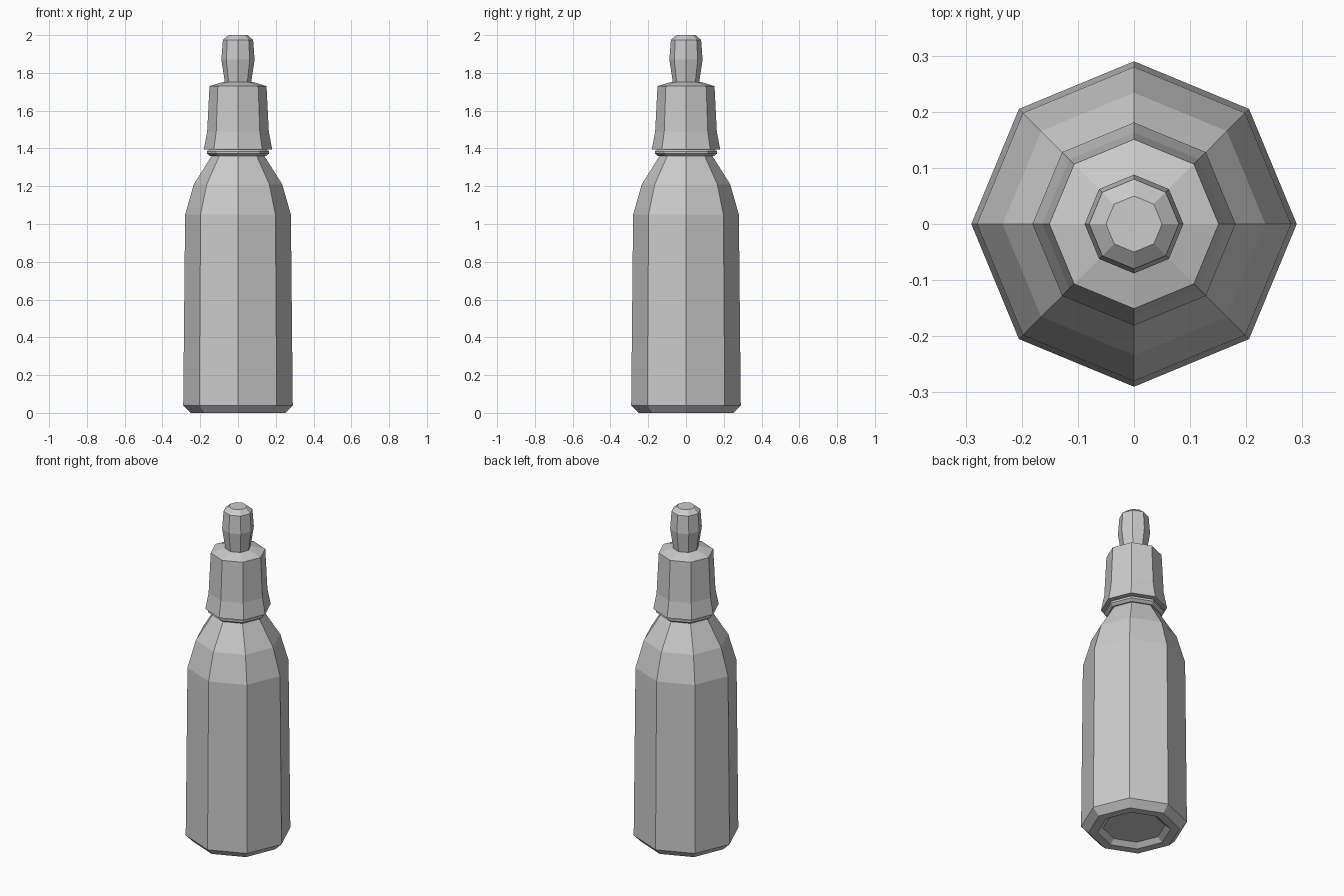
import bpy
import bmesh
from math import cos, sin, pi

if "Cube" in bpy.data.objects:
    bpy.data.objects.remove(bpy.data.objects["Cube"])

SIDES = 8


def lathe(name, profile, cap_start=False, cap_end=False):
    """Spin (radius, z) points into a flat-shaded octagonal part."""
    bm = bmesh.new()
    rings = [[bm.verts.new((r * cos(2 * pi * i / SIDES), r * sin(2 * pi * i / SIDES), z))
              for i in range(SIDES)] for r, z in profile]
    for low, high in zip(rings, rings[1:]):
        for i in range(SIDES):
            j = (i + 1) % SIDES
            bm.faces.new((low[i], low[j], high[j], high[i]))
    if cap_start:
        bm.faces.new(rings[0][::-1])
    if cap_end:
        bm.faces.new(rings[-1])
    mesh = bpy.data.meshes.new(name)
    bm.to_mesh(mesh)
    bm.free()
    obj = bpy.data.objects.new(name, mesh)
    bpy.context.collection.objects.link(obj)
    return obj


# Bottle with recessed base, sloping shoulder and neck ring
lathe("bottle_body", [(0.17, 0.025), (0.20, 0.0), (0.25, 0.0), (0.29, 0.04),
                      (0.28, 1.05), (0.234, 1.21), (0.14, 1.36),
                      (0.148, 1.36), (0.165, 1.373), (0.165, 1.385), (0.15, 1.395)],
      cap_start=True)

# Flared screw collar
lathe("collar", [(0.15, 1.395), (0.181, 1.395), (0.163, 1.49),
                 (0.151, 1.73), (0.08, 1.752), (0.07, 1.752)])

# Bulging nozzle tip
lathe("nozzle", [(0.07, 1.752), (0.088, 1.87), (0.08, 1.975), (0.05, 2.0)],
      cap_end=True)
